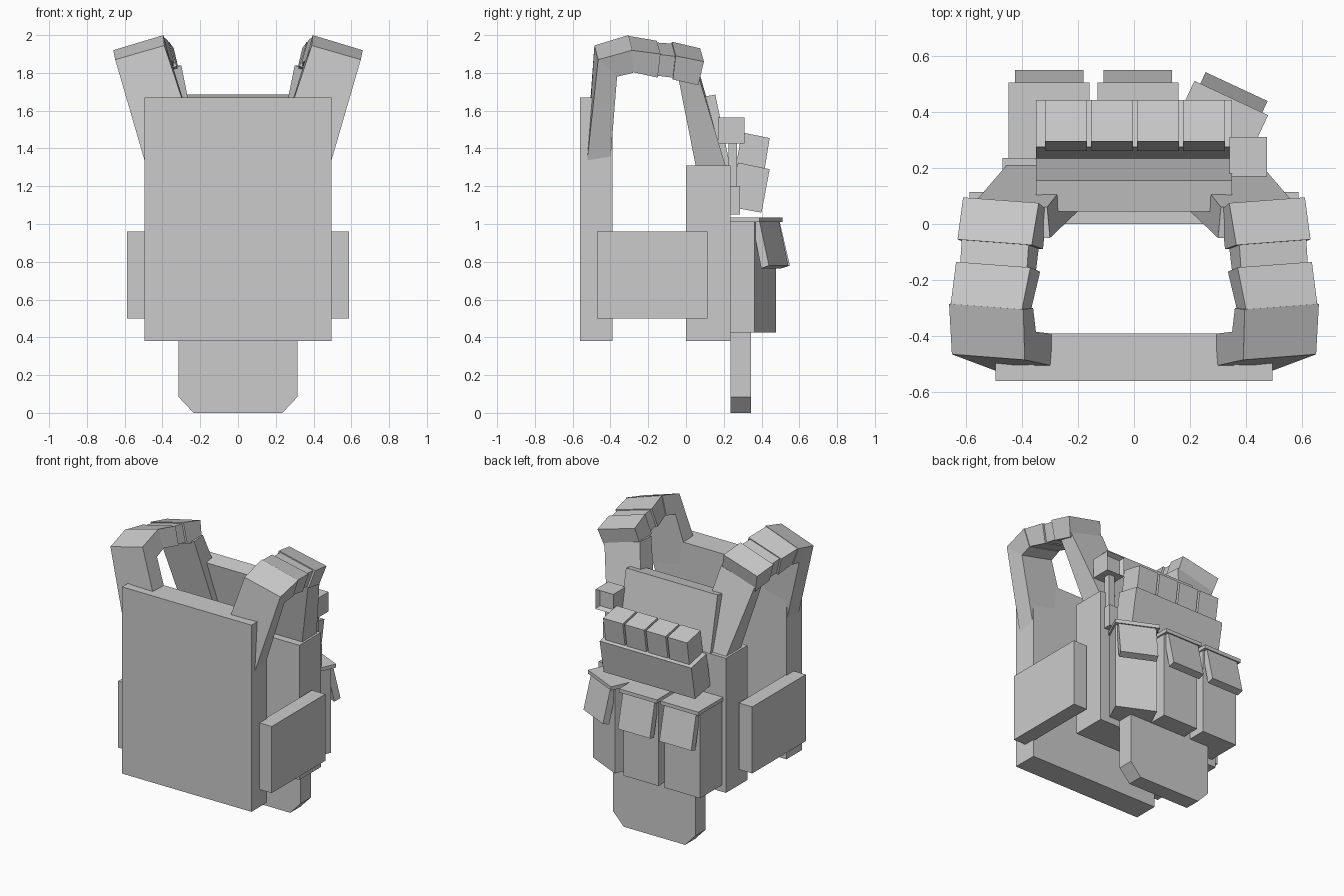
import bpy, bmesh
from math import radians
from mathutils import Matrix, Vector

if "Cube" in bpy.data.objects:
    bpy.data.objects.remove(bpy.data.objects["Cube"])


def finish(name, bm, matrix=None):
    if matrix is not None:
        bm.transform(matrix)
    bmesh.ops.recalc_face_normals(bm, faces=bm.faces)
    me = bpy.data.meshes.new(name)
    bm.to_mesh(me)
    bm.free()
    ob = bpy.data.objects.new(name, me)
    bpy.context.collection.objects.link(ob)
    return ob


def loft(name, rings, matrix=None):
    """Closed solid through rings of equal point count."""
    bm = bmesh.new()
    rows = [[bm.verts.new(p) for p in r] for r in rings]
    n = len(rows[0])
    for a, b in zip(rows, rows[1:]):
        for i in range(n):
            bm.faces.new((a[i], a[(i + 1) % n], b[(i + 1) % n], b[i]))
    bm.faces.new(rows[0])
    bm.faces.new(rows[-1])
    return finish(name, bm, matrix)


def slab(name, x0, x1, profile, matrix=None):
    """Side profile of (y, z) points extruded along x."""
    return loft(name, [[(x, y, z) for y, z in profile] for x in (x0, x1)], matrix)


def box(name, x, y, z, matrix=None):
    prof = [(y[0], z[0]), (y[1], z[0]), (y[1], z[1]), (y[0], z[1])]
    return slab(name, x[0], x[1], prof, matrix)


def mirror_x(ob):
    m = ob.modifiers.new("mirror", 'MIRROR')
    m.use_axis[0] = True
    return ob


# Main plates and side panels
box("back_plate", (-.495, .495), (-.56, -.39), (.38, 1.67))
box("chest_plate", (-.47, .47), (0, .235), (.38, 1.31))
slab("upper_chest_panel", -.35, .35,
     [(.235, 1.3), (.155, 1.685), (.045, 1.665), (.1, 1.3)])
mirror_x(box("side_panel", (.485, .587), (-.47, .115), (.5, .96)))

# Hanging lower panel with clipped corners
outline = [(-.315, .6), (-.315, .085), (-.235, 0), (.235, 0), (.315, .085), (.315, .6)]
loft("lower_panel", [[(x, y, z) for x, z in outline] for y in (.235, .345)])

# Shoulder straps: each section is outer top, inner top, inner bottom, outer bottom
back_low = [(.49, -.525, 1.32), (.21, -.525, 1.40), (.21, -.40, 1.40), (.49, -.40, 1.34)]
back_top = [(.65, -.465, 1.87), (.39, -.485, 1.945), (.35, -.385, 1.85), (.61, -.365, 1.78)]
crest = [(.66, -.285, 1.92), (.395, -.305, 2.0), (.36, -.30, 1.87), (.62, -.28, 1.80)]
mid_a = [(.635, -.135, 1.90), (.37, -.155, 1.97), (.335, -.17, 1.85), (.60, -.15, 1.775)]
mid_b = [(.63, -.055, 1.89), (.365, -.075, 1.965), (.325, -.09, 1.835), (.59, -.07, 1.765)]
front_end = [(.61, .095, 1.86), (.34, .075, 1.93), (.31, .05, 1.80), (.575, .065, 1.735)]
chest_top = [(.575, .07, 1.77), (.31, .06, 1.84), (.30, -.05, 1.84), (.565, -.04, 1.77)]
chest_low = [(.45, .215, 1.29), (.19, .215, 1.29), (.19, .055, 1.29), (.45, .055, 1.29)]


def shrink(ring, f=.9):
    c = sum((Vector(p) for p in ring), Vector()) / 4
    return [c + (Vector(p) - c) * f for p in ring]


for name, rings in (("back_strap", [back_low, back_top, crest]),
                    ("shoulder_pad_rear", [shrink(crest, .96), mid_a]),
                    ("shoulder_pad_link", [shrink(mid_a), shrink(mid_b)]),
                    ("shoulder_pad_front", [mid_b, front_end]),
                    ("chest_strap", [chest_top, chest_low])):
    mirror_x(loft(name, rings))

# Tilted pouch holding four magazines
slab("magazine_holder", -.35, .35, [(.235, 1.09), (.40, 1.06), (.443, 1.29), (.275, 1.325)])
for i in range(4):
    x = -.318 + i * .164
    slab(f"magazine_{i + 1}", x, x + .15,
         [(.26, 1.28), (.41, 1.25), (.443, 1.455), (.295, 1.485)])

# Three flap pouches, the last one angled around the corner
for i, (cx, cy, turn) in enumerate(((-.303, 0, 0), (.014, 0, 0), (.345, -.055, -25))):
    m = (Matrix.Translation((cx, .5 + cy, 0)) @ Matrix.Rotation(radians(turn), 4, 'Z')
         @ Matrix.Translation((0, -.5, 0)))
    box(f"pouch_body_{i + 1}", (-.135, .135), (.23, .472), (.425, 1.01), m)
    box(f"pouch_lid_{i + 1}", (-.145, .145), (.23, .505), (1.01, 1.035), m)
    slab(f"pouch_flap_{i + 1}", -.122, .122,
         [(.45, 1.02), (.493, 1.025), (.55, .78), (.505, .765)], m)

# Small radio on the shoulder side: head with recessed front, stem, lower clip
bm = bmesh.new()
bmesh.ops.create_cube(bm, size=1, matrix=Matrix.Translation((.408, .24, 1.495))
                      @ Matrix.Diagonal((.135, .14, .135, 1)))
bm.normal_update()
face = [f for f in bm.faces if f.normal.y > .9]
bmesh.ops.inset_region(bm, faces=face, thickness=.02)
bmesh.ops.translate(bm, verts=face[0].verts, vec=(0, -.03, 0))
finish("radio_head", bm)
box("radio_stem", (.385, .43), (.225, .27), (1.19, 1.43))
box("radio_clip", (.375, .44), (.22, .287), (1.05, 1.2))
